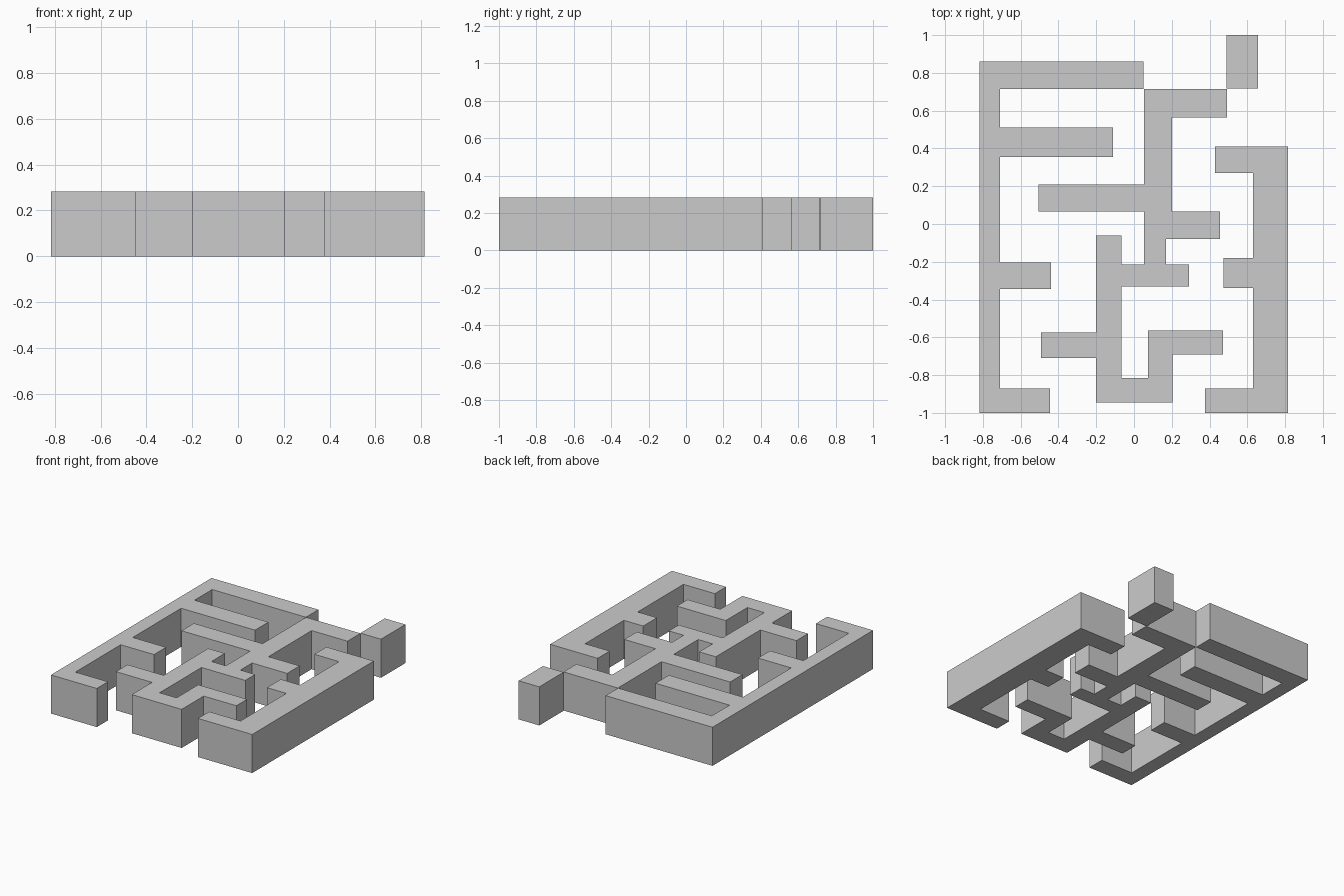
import bpy
import bmesh
from mathutils import Vector

if "Cube" in bpy.data.objects:
    bpy.data.objects.remove(bpy.data.objects["Cube"])

HEIGHT = 0.283


def wall(name, steps):
    """Extrude a right-angled outline; steps are x, y, x, y... taken in turn."""
    xs, ys = steps[::2], steps[1::2]
    n = len(xs)
    bm = bmesh.new()
    verts = []
    for i in range(n):
        verts.append(bm.verts.new((xs[i], ys[i], 0)))
        verts.append(bm.verts.new((xs[(i + 1) % n], ys[i], 0)))
    base = bm.faces.new(verts)
    # keep the base and raise a copy to make a closed solid
    geo = bmesh.ops.extrude_face_region(bm, geom=[base], use_keep_orig=True)["geom"]
    top = [g for g in geo if isinstance(g, bmesh.types.BMVert)]
    bmesh.ops.translate(bm, verts=top, vec=Vector((0, 0, HEIGHT)))
    bmesh.ops.recalc_face_normals(bm, faces=bm.faces[:])
    mesh = bpy.data.meshes.new(name)
    bm.to_mesh(mesh)
    bm.free()
    obj = bpy.data.objects.new(name, mesh)
    bpy.context.collection.objects.link(obj)
    return obj


# Left outer wall with its four arms
wall("left_wall", [-.817, -1, -.445, -.87, -.71, -.345, -.44, -.205,
                   -.71, .355, -.11, .51, -.71, .715, .05, .86])

# Right outer wall with its three arms
wall("right_wall", [.815, .41, .43, .27, .63, -.18, .473, -.34,
                    .63, -.87, .375, -1])

# Branching wall through the middle
wall("middle_wall", [-.2, -.945, .205, -.69, .47, -.565, .073, -.815,
                     -.065, -.33, .29, -.215, .17, -.08, .455, .065,
                     .202, .565, .493, .715, .052, .21, -.505, .067,
                     .052, -.215, -.065, -.06, -.2, -.575, -.493, -.71])

# Block at the back corner
wall("back_block", [.49, .718, .657, 1])
